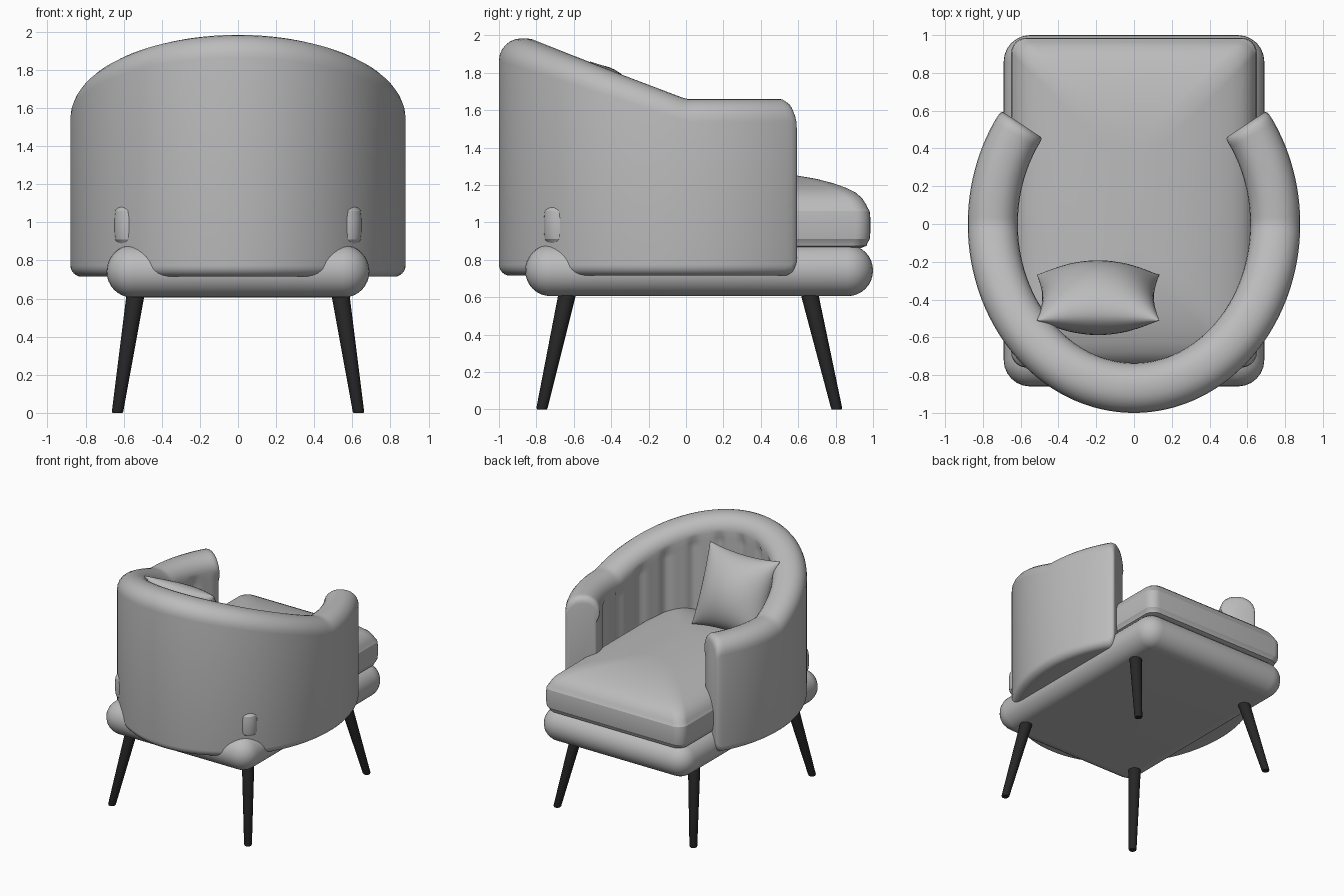
import bpy, bmesh, math
from mathutils import Vector

if "Cube" in bpy.data.objects:
    bpy.data.objects.remove(bpy.data.objects["Cube"])


def material(name, c):
    m = bpy.data.materials.new(name)
    m.diffuse_color = (c, c, c, 1)
    m.use_nodes = True
    m.node_tree.nodes["Principled BSDF"].inputs["Base Color"].default_value = m.diffuse_color
    return m


FABRIC = material("grey_fabric", 0.5)
BLACK = material("black_wood", 0.02)


def finish(name, bm, mat, angle=40):
    bmesh.ops.remove_doubles(bm, verts=bm.verts, dist=0.0005)
    bmesh.ops.recalc_face_normals(bm, faces=bm.faces)
    me = bpy.data.meshes.new(name)
    bm.to_mesh(me)
    bm.free()
    me.materials.append(mat)
    me.shade_smooth()
    me.set_sharp_from_angle(angle=math.radians(angle))
    ob = bpy.data.objects.new(name, me)
    bpy.context.collection.objects.link(ob)
    return ob


def loft(bm, rings):
    """Skin closed rings of equal length and cap both ends."""
    vr = [[bm.verts.new(p) for p in r] for r in rings]
    n = len(vr[0])
    for a, b in zip(vr, vr[1:]):
        for i in range(n):
            j = (i + 1) % n
            bm.faces.new((a[i], a[j], b[j], b[i]))
    bm.faces.new(vr[0][::-1])
    bm.faces.new(vr[-1])


def rounded_rect(hx, hy, cy, r, z, seg=6):
    pts = []
    for k, (sx, sy) in enumerate(((1, 1), (-1, 1), (-1, -1), (1, -1))):
        for i in range(seg + 1):
            t = math.radians(90 * (k + i / seg))
            pts.append((sx * (hx - r) + r * math.cos(t),
                        cy + sy * (hy - r) + r * math.sin(t), z))
    return pts


# base cushion: pill-edged slab
bm = bmesh.new()
R, rings = 0.135, []
for i in range(17):
    t = math.pi * (i / 16 - 0.5)
    d = R * (1 - math.cos(t))
    rings.append(rounded_rect(0.69 - d, 0.93 - d, 0.07, max(0.14 - d, 0.005),
                              0.743 + 0.137 * math.sin(t)))
loft(bm, rings)
finish("base_cushion", bm, FABRIC)

# seat cushion: boxed sides, seam, domed top
bm = bmesh.new()
levels = [(.06, .86), (.02, .875), (.016, .89), (.004, .91), (0, .95), (0, 1.02),
          (.004, 1.06), (.016, 1.08), (.022, 1.095), (.045, 1.13), (.08, 1.16),
          (.13, 1.185), (.2, 1.21), (.29, 1.233), (.39, 1.25), (.5, 1.26), (.6, 1.263)]
loft(bm, [rounded_rect(0.65 - d, 0.873 - d, 0.113, min(0.08, 0.62 - d), z)
          for d, z in levels])
finish("seat_cushion", bm, FABRIC, 25)

# wrap-around backrest: section swept along an ellipse, ribbed inside
A, B, THICK, Z0, RIBS = 0.88, 1.0, 0.265, 0.715, 14
END = math.acos(-0.6)


def arc(cu, cz, r, a0, n=6):
    return [(cu + r * math.cos(math.radians(a0 + 90 * i / n)),
             cz + r * math.sin(math.radians(a0 + 90 * i / n))) for i in range(n + 1)]


def shell_ring(th, shrink, squeeze):
    ox, oy = A * math.sin(th), -B * math.cos(th)
    n = Vector((-math.sin(th) / A, math.cos(th) / B, 0)).normalized()
    yc = oy + n.y * THICK / 2
    top = 1.66 + 0.325 * min(1, max(0, -yc / 0.87)) - shrink
    low = Z0 + shrink
    u1 = THICK - squeeze
    rt, rb = 0.12, 0.06
    sec = arc(u1 - rt, top - rt, rt, 0) + arc(squeeze + rt, top - rt, rt, 90)
    sec += arc(squeeze + rb, low + rb, rb, 180) + arc(u1 - rb, low + rb, rb, 270)
    sec += [(u1, 1.0), (u1, top - 0.22), (u1, top - 0.17)]
    phase = (th / END + 1) / 2 * RIBS
    groove = 0.022 * abs(math.cos(math.pi * phase)) ** 6
    ring = []
    for u, z in sec:
        if u > u1 - 0.001 and z < top - 0.15:
            u -= groove
        ring.append((ox + n.x * u, oy + n.y * u, z))
    return ring


N = RIBS * 10
stations = [(-END, .05, .012), (-END + .006, .03, .006), (-END + .018, .012, .002)]
rings = [shell_ring(*s) for s in stations]
for i in range(N + 1):
    rings.append(shell_ring((END - 0.045) * (2 * i / N - 1), 0, 0))
rings += [shell_ring(-t, s, q) for t, s, q in reversed(stations)]
bm = bmesh.new()
loft(bm, rings)
finish("backrest_shell", bm, FABRIC, 45)

# throw pillow leaning on the back
bm = bmesh.new()
G, H, T, TILT = 24, 0.325, 0.18, math.radians(22)
mid = Vector((-0.19, -0.39, 1.56))
up = Vector((0, -math.sin(TILT), math.cos(TILT)))
out = Vector((0, math.cos(TILT), math.sin(TILT)))
for side in (1, -1):
    grid = []
    for i in range(G + 1):
        row = []
        for j in range(G + 1):
            u = math.sin(math.pi / 2 * (2 * i / G - 1))
            v = math.sin(math.pi / 2 * (2 * j / G - 1))
            w = T * (max(0, 1 - u * u) * max(0, 1 - v * v)) ** 0.55
            x = H * u * (1 - 0.09 * (1 - v * v))
            y = H * v * (1 - 0.09 * (1 - u * u))
            row.append(bm.verts.new(mid + Vector((x, 0, 0)) + up * y + out * w * side))
        grid.append(row)
    for i in range(G):
        for j in range(G):
            bm.faces.new((grid[i][j], grid[i + 1][j], grid[i + 1][j + 1], grid[i][j + 1]))
finish("throw_pillow", bm, FABRIC, 60)

# splayed tapered legs
for label, y0, y1 in (("back", -0.77, -0.63), ("front", 0.805, 0.655)):
    for side, sx in (("left", -1), ("right", 1)):
        bm = bmesh.new()
        loft(bm, [[(sx * x + r * math.cos(k * math.pi / 10),
                    y + r * math.sin(k * math.pi / 10), z) for k in range(20)]
                  for x, y, z, r in ((.633, y0, 0, .026), (.632, y0, .008, .03),
                                     (.535, y1, .64, .048))])
        finish(f"{label}_{side}_leg", bm, BLACK)
